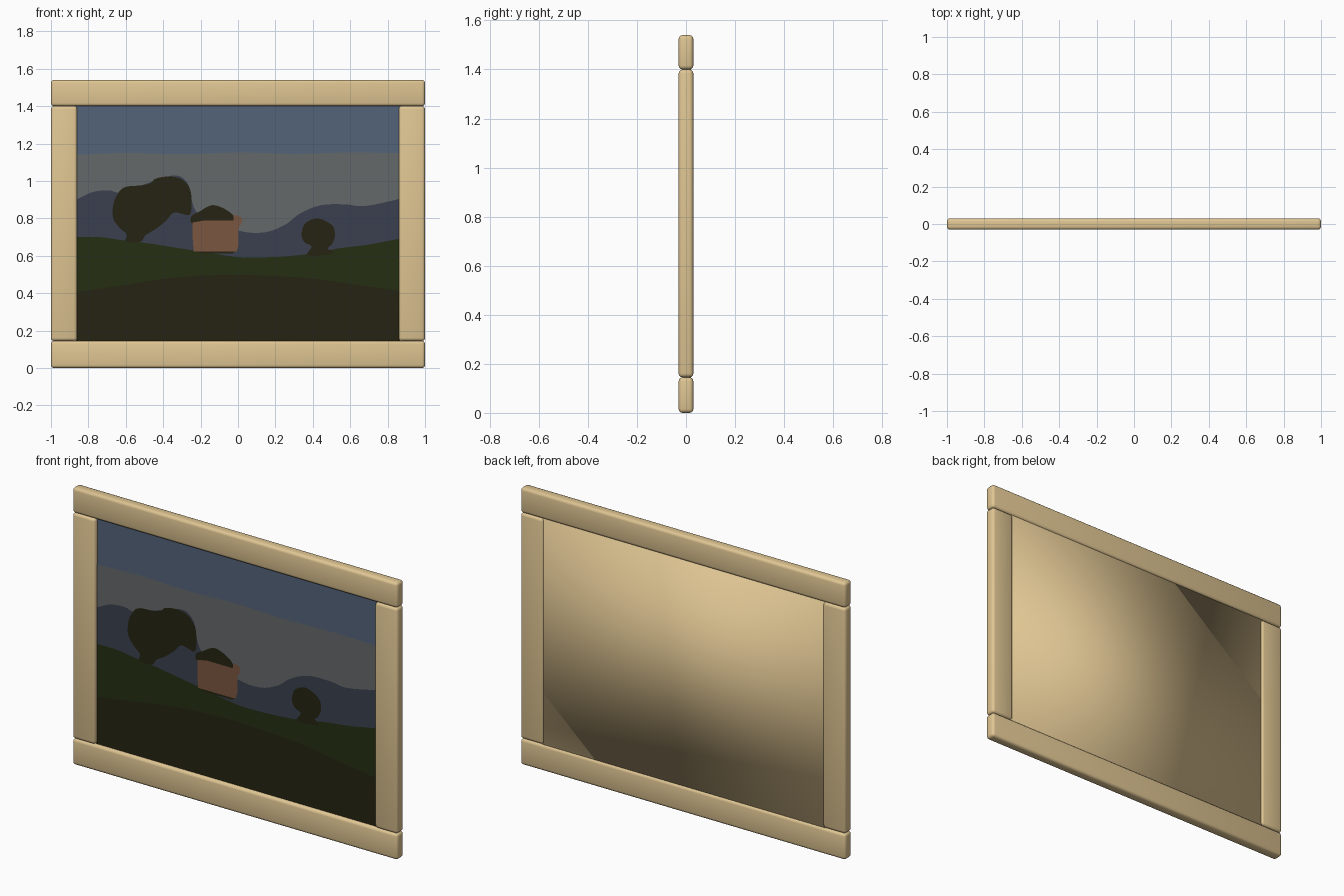
import bpy, bmesh
from mathutils import Vector

if "Cube" in bpy.data.objects:
    bpy.data.objects.remove(bpy.data.objects["Cube"])


def mat(name, rgb):
    m = bpy.data.materials.new(name)
    m.diffuse_color = (*rgb, 1)
    m.use_nodes = True
    m.node_tree.nodes["Principled BSDF"].inputs["Base Color"].default_value = m.diffuse_color
    return m


wood = mat("light_wood", (0.74, 0.56, 0.29))
sky_blue = mat("sky_blue", (0.087, 0.127, 0.190))
cloud_grey = mat("cloud_grey", (0.130, 0.138, 0.142))
hill_blue = mat("hill_blue", (0.042, 0.051, 0.078))
meadow_green = mat("meadow_green", (0.018, 0.028, 0.006))
dark_olive = mat("dark_olive", (0.019, 0.017, 0.006))
wall_brown = mat("wall_brown", (0.195, 0.093, 0.051))


def add_object(name, bm, material, smooth):
    me = bpy.data.meshes.new(name)
    bm.to_mesh(me)
    bm.free()
    me.materials.append(material)
    for p in me.polygons:
        p.use_smooth = smooth
    ob = bpy.data.objects.new(name, me)
    bpy.context.collection.objects.link(ob)
    return ob


def bar(name, x0, x1, y0, y1, z0, z1, bevel=0.0):
    bm = bmesh.new()
    bmesh.ops.create_cube(bm, size=1)
    for v in bm.verts:
        v.co = ((x0 + x1) / 2 + v.co.x * (x1 - x0),
                (y0 + y1) / 2 + v.co.y * (y1 - y0),
                (z0 + z1) / 2 + v.co.z * (z1 - z0))
    if bevel:
        bmesh.ops.bevel(bm, geom=bm.edges[:], offset=bevel, segments=3,
                        profile=0.5, affect='EDGES')
    return add_object(name, bm, wood, True)


def spline(pts, closed, steps=4):
    """Catmull-Rom curve through the points"""
    n = len(pts)
    get = (lambda i: Vector(pts[i % n])) if closed else \
          (lambda i: Vector(pts[min(max(i, 0), n - 1)]))
    out = []
    for i in range(n if closed else n - 1):
        a, b, c, d = (get(i + k) for k in (-1, 0, 1, 2))
        for s in range(steps):
            t = s / steps
            out.append(0.5 * (2 * b + (c - a) * t + (2 * a - 5 * b + 4 * c - d) * t ** 2
                              + (3 * b - a - 3 * c + d) * t ** 3))
    if not closed:
        out.append(get(n - 1))
    return out


def layer_y(level):
    return -0.008 - 0.0006 * level


def shape(name, pts, level, material, curved=True):
    """Flat painted outline facing the front"""
    pts = spline(pts, True) if curved else pts
    bm = bmesh.new()
    f = bm.faces.new([bm.verts.new((p[0], layer_y(level), p[1])) for p in pts])
    f.normal_update()
    if f.normal.y > 0:
        f.normal_flip()
    bmesh.ops.triangulate(bm, faces=[f])
    return add_object(name, bm, material, False)


def band(name, top, level, material):
    """Painted area from a skyline down to the bottom of the picture"""
    bm = bmesh.new()
    y = layer_y(level)
    cols = [(bm.verts.new((p[0], y, 0.14)), bm.verts.new((p[0], y, p[1])))
            for p in spline(top, False)]
    for (a, b), (c, d) in zip(cols, cols[1:]):
        bm.faces.new((a, c, d, b))
    return add_object(name, bm, material, False)


# frame rails and stiles
bar("bottom_rail", -1, 1, -0.03, 0.03, 0, 0.145, 0.016)
bar("top_rail", -1, 1, -0.03, 0.03, 1.40, 1.54, 0.016)
for side, s in (("left", -1), ("right", 1)):
    xs = sorted((s, s * 0.86))
    bar(side + "_stile", xs[0], xs[1], -0.03, 0.03, 0.145, 1.40, 0.016)

# backing board
bar("backing_board", -0.87, 0.87, -0.007, 0.02, 0.135, 1.41)

# painted sky and clouds
band("sky", [(-0.865, 1.405), (0.865, 1.405)], 0, sky_blue)
band("clouds", [(-0.865, 1.14), (-0.6, 1.15), (-0.3, 1.143), (0, 1.152),
                (0.3, 1.145), (0.6, 1.152), (0.865, 1.148)], 1, cloud_grey)

# painted hills and fields
band("far_hills", [(-0.865, 0.90), (-0.78, 0.94), (-0.69, 0.95), (-0.62, 0.94),
                   (-0.45, 1.0), (-0.33, 1.03), (-0.265, 0.98), (-0.24, 0.87),
                   (-0.19, 0.81), (0, 0.735), (0.14, 0.725), (0.25, 0.765),
                   (0.33, 0.825), (0.44, 0.87), (0.57, 0.875), (0.66, 0.865),
                   (0.76, 0.88), (0.865, 0.905)], 2, hill_blue)
band("meadow", [(-0.865, 0.70), (-0.74, 0.70), (-0.63, 0.685), (-0.47, 0.665),
                (-0.31, 0.64), (-0.02, 0.595), (0.06, 0.59), (0.22, 0.595),
                (0.38, 0.61), (0.54, 0.64), (0.70, 0.66), (0.865, 0.692)],
     3, meadow_green)
band("near_field", [(-0.865, 0.405), (-0.63, 0.44), (-0.37, 0.48), (-0.1, 0.497),
                    (0.12, 0.495), (0.38, 0.48), (0.6, 0.45), (0.865, 0.412)],
     4, dark_olive)

# painted trees
shape("large_tree", [(-0.67, 0.85), (-0.655, 0.91), (-0.61, 0.965), (-0.525, 0.976),
                     (-0.47, 0.987), (-0.44, 1.013), (-0.365, 1.024), (-0.30, 1.008),
                     (-0.258, 0.96), (-0.248, 0.885), (-0.258, 0.82), (-0.305, 0.826),
                     (-0.345, 0.83), (-0.39, 0.783), (-0.445, 0.74), (-0.495, 0.71),
                     (-0.52, 0.676), (-0.60, 0.676), (-0.595, 0.714), (-0.633, 0.75),
                     (-0.665, 0.794)], 5, dark_olive)
shape("small_tree", [(0.34, 0.709), (0.351, 0.762), (0.383, 0.789), (0.426, 0.80),
                     (0.474, 0.783), (0.512, 0.751), (0.517, 0.698), (0.50, 0.66),
                     (0.48, 0.639), (0.507, 0.612), (0.373, 0.602), (0.394, 0.65),
                     (0.357, 0.671)], 5, dark_olive)

# painted cottage
shape("cottage_roof", [(-0.25, 0.81), (-0.205, 0.837), (-0.16, 0.864), (-0.125, 0.87),
                       (-0.076, 0.853), (-0.03, 0.82), (-0.018, 0.775), (-0.18, 0.78),
                       (-0.245, 0.773)], 5, dark_olive)
shape("cottage_wall", [(-0.242, 0.778), (-0.18, 0.789), (-0.023, 0.789), (-0.023, 0.82),
                       (0.014, 0.81), (0.025, 0.783), (0.004, 0.751), (0.004, 0.66),
                       (-0.007, 0.623), (-0.237, 0.623), (-0.242, 0.687)],
      6, wall_brown, False)
shape("cottage_shadow", [(-0.245, 0.63), (0, 0.63), (-0.03, 0.612), (-0.2, 0.612)],
      5, dark_olive, False)
